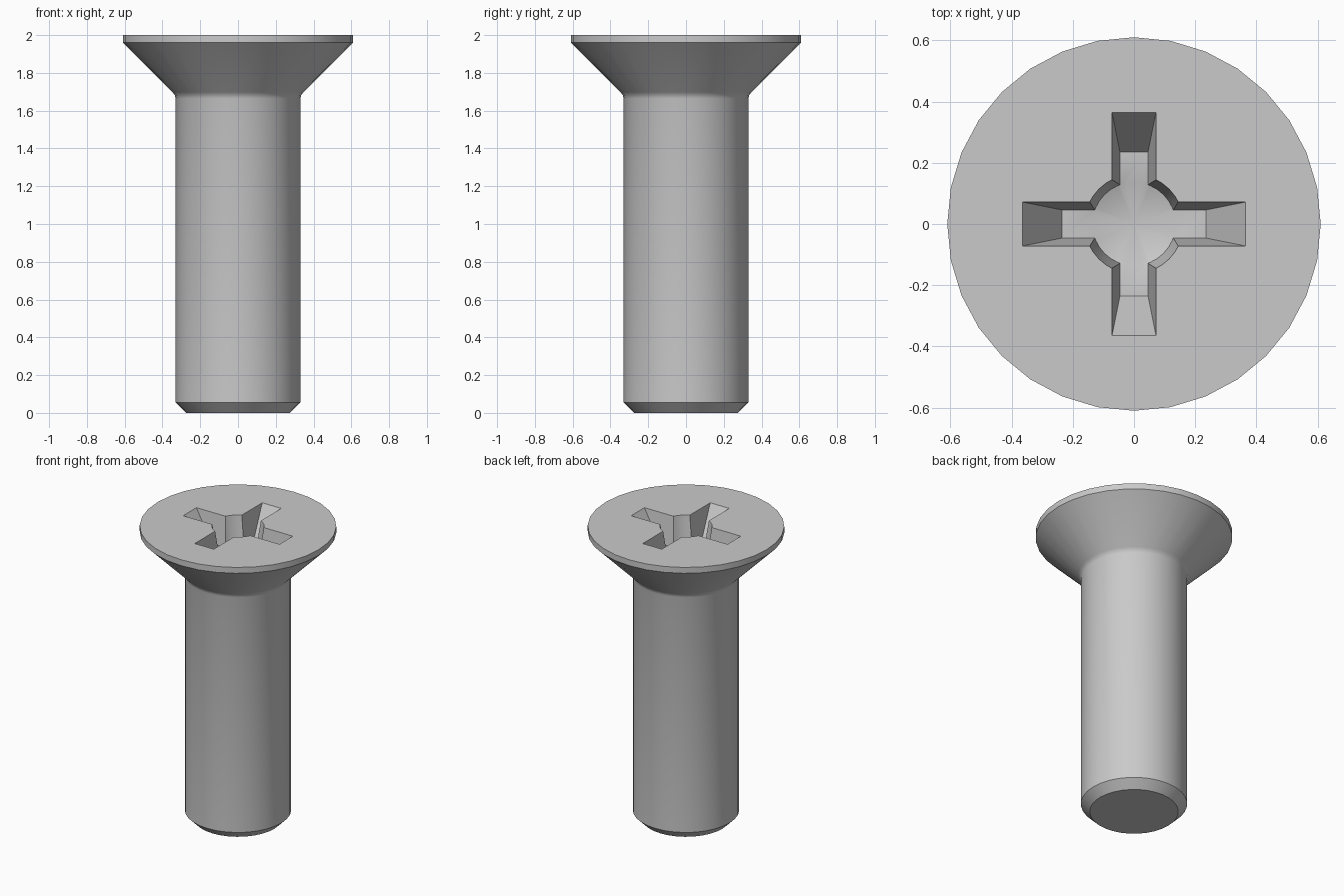
import bpy, bmesh, math
from mathutils import Matrix

cube = bpy.data.objects.get("Cube")
if cube:
    bpy.data.objects.remove(cube, do_unlink=True)

SIDES = 32
TOP, FLOOR, TIP = 2.0, 1.8, 1.75   # head face, recess floor, recess apex
LIP = 0.05                         # cutter overshoot above the head

steel = bpy.data.materials.new("grey_steel")
steel.use_nodes = True
colour = (0.59, 0.59, 0.59, 1)
steel.diffuse_color = colour
steel.node_tree.nodes["Principled BSDF"].inputs["Base Color"].default_value = colour


def make_object(name, bm):
    bmesh.ops.recalc_face_normals(bm, faces=bm.faces)
    mesh = bpy.data.meshes.new(name)
    bm.to_mesh(mesh)
    bm.free()
    mesh.materials.append(steel)
    obj = bpy.data.objects.new(name, mesh)
    bpy.context.collection.objects.link(obj)
    return obj


def lathe(name, profile):
    """Revolve (radius, height) points around z, closing both ends."""
    bm = bmesh.new()
    rings = []
    for r, z in profile:
        if r == 0:
            rings.append([bm.verts.new((0, 0, z))] * SIDES)
        else:
            angles = [2 * math.pi * i / SIDES for i in range(SIDES)]
            rings.append([bm.verts.new((r * math.cos(a), r * math.sin(a), z)) for a in angles])
    for low, high in zip(rings, rings[1:]):
        for i in range(SIDES):
            j = (i + 1) % SIDES
            corners = list(dict.fromkeys((low[i], low[j], high[j], high[i])))
            bm.faces.new(corners)
    for ring in (rings[0], rings[-1]):
        if ring[0] is not ring[1]:
            bm.faces.new(ring)
    return make_object(name, bm)


def widen(bottom, top):
    """Continue a tapered wall up to the cutter lip."""
    return top + (top - bottom) * LIP / (TOP - FLOOR)


def slot(name, angle):
    """Tapered bar that cuts two opposite arms of the cross."""
    bm = bmesh.new()
    bmesh.ops.create_cube(bm, size=2)
    for v in bm.verts:
        if v.co.z > 0:
            size = widen(0.235, 0.365), widen(0.046, 0.072), TOP + LIP
        else:
            size = 0.235, 0.046, FLOOR
        v.co = (v.co.x * size[0], v.co.y * size[1], size[2])
    bm.transform(Matrix.Rotation(angle, 4, "Z"))
    return make_object(name, bm)


# Shank, small fillet and countersunk head
screw = lathe("countersunk_screw", [
    (0.275, 0), (0.33, 0.055), (0.33, 1.665), (0.335, 1.683),
    (0.347, 1.698), (0.61, 1.96), (0.61, TOP)])

# Cross recess with a round pointed centre
cutters = [
    slot("recess_slot_x", 0),
    slot("recess_slot_y", math.pi / 2),
    lathe("recess_centre", [(0, TIP), (0.136, FLOOR), (widen(0.136, 0.162), TOP + LIP)])]

bpy.ops.object.select_all(action="DESELECT")
bpy.context.view_layer.objects.active = screw
screw.select_set(True)
for cutter in cutters:
    cutter.hide_render = True
    cut = screw.modifiers.new(cutter.name, "BOOLEAN")
    cut.operation = "DIFFERENCE"
    cut.solver = "EXACT"
    cut.object = cutter
    bpy.ops.object.modifier_apply(modifier=cut.name)
    bpy.data.objects.remove(cutter, do_unlink=True)

bpy.ops.object.shade_smooth_by_angle(angle=math.radians(30))
